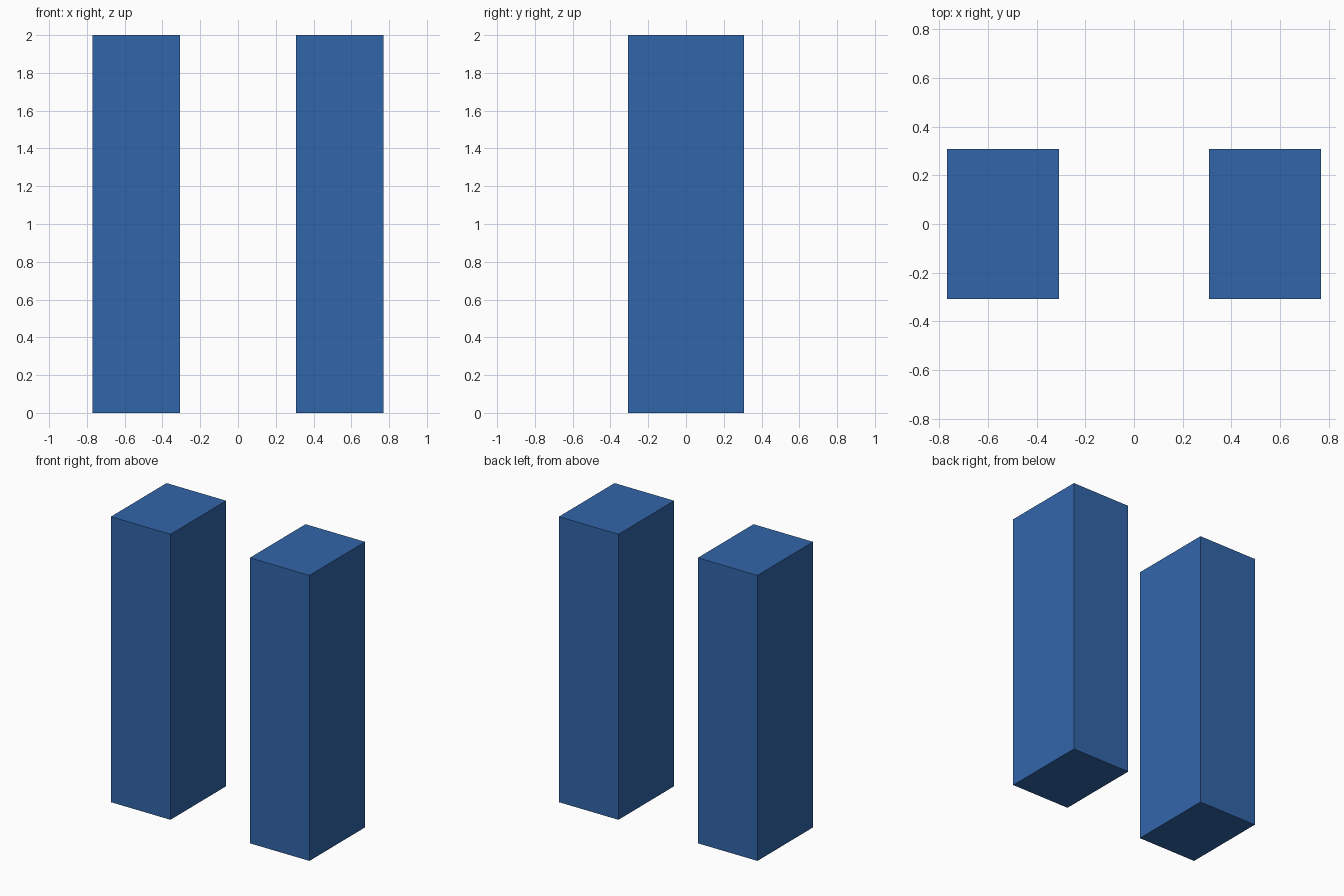
import bpy

if "Cube" in bpy.data.objects:
    bpy.data.objects.remove(bpy.data.objects["Cube"])

# Blue material shared by both pillars
blue = bpy.data.materials.new("blue")
blue.diffuse_color = (0.031, 0.133, 0.402, 1.0)
blue.use_nodes = True
blue.node_tree.nodes["Principled BSDF"].inputs["Base Color"].default_value = blue.diffuse_color

WIDTH, DEPTH, HEIGHT = 0.4615, 0.6154, 2.0
OFFSET = 0.5385


def pillar(name, x):
    bpy.ops.mesh.primitive_cube_add(size=1, location=(x, 0, HEIGHT / 2))
    obj = bpy.context.object
    obj.name = name
    obj.scale = (WIDTH, DEPTH, HEIGHT)
    bpy.ops.object.transform_apply(location=False, rotation=False, scale=True)
    obj.data.materials.append(blue)
    return obj


# Mirrored pair of upright blocks
for side, sign in (("left", -1), ("right", 1)):
    pillar(side + "_pillar", sign * OFFSET)
